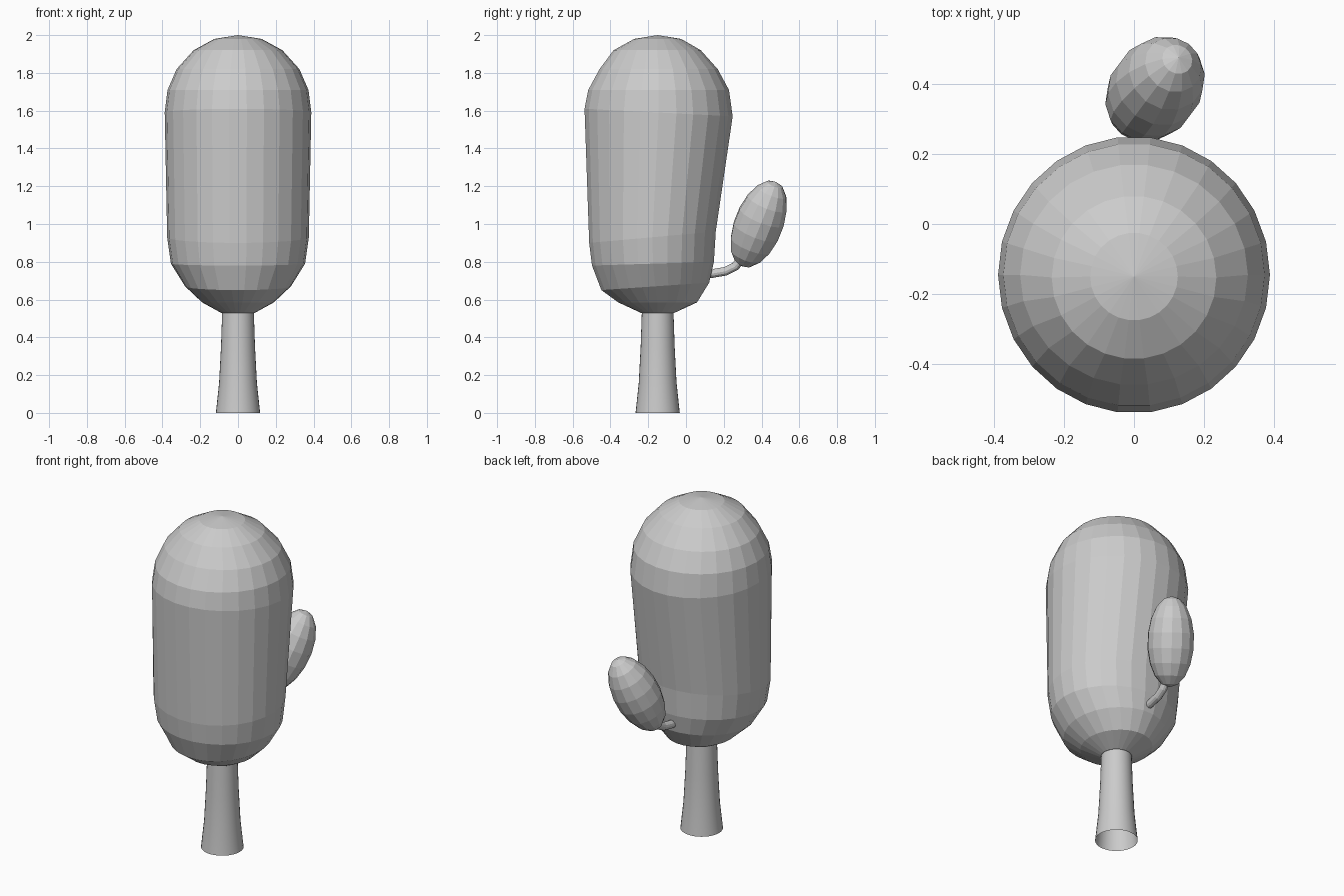
import bpy
import bmesh
import math
from mathutils import Vector

cube = bpy.data.objects.get("Cube")
if cube:
    bpy.data.objects.remove(cube, do_unlink=True)

grey = bpy.data.materials.new("plain grey")
grey.use_nodes = True
COLOUR = (0.6, 0.6, 0.6, 1)
grey.diffuse_color = COLOUR
grey.node_tree.nodes["Principled BSDF"].inputs["Base Color"].default_value = COLOUR

AXIS_Y = -0.15


def finish(name, bm):
    bmesh.ops.recalc_face_normals(bm, faces=bm.faces)
    mesh = bpy.data.meshes.new(name)
    bm.to_mesh(mesh)
    bm.free()
    mesh.materials.append(grey)
    obj = bpy.data.objects.new(name, mesh)
    bpy.context.collection.objects.link(obj)
    return obj


def loft(name, rings, sides, start=None, end=None):
    """Skin rings of points; optional poles close the ends with fans."""
    bm = bmesh.new()
    loops = [[bm.verts.new(p) for p in ring] for ring in rings]
    for a, b in zip(loops, loops[1:]):
        for i in range(sides):
            j = (i + 1) % sides
            bm.faces.new((a[i], a[j], b[j], b[i]))
    for pole, loop in ((start, loops[0]), (end, loops[-1])):
        if pole is not None:
            tip = bm.verts.new(pole)
            for i in range(sides):
                bm.faces.new((loop[i], loop[(i + 1) % sides], tip))
    return finish(name, bm)


def oval(z, rx, front, back, tilt, sides):
    """Ring spanning front..back in y, lifted by tilt towards the back."""
    cy, ry = (front + back) / 2, (back - front) / 2
    ring = []
    for i in range(sides):
        a = 2 * math.pi * i / sides
        ring.append((rx * math.cos(a), cy + ry * math.sin(a), z + tilt * math.sin(a)))
    return ring


# Crown: z, half width, front y, back y, tilt
crown = [
    (0.53, 0.09, -0.24, -0.06, 0.0),
    (0.585, 0.19, -0.36, 0.06, 0.0),
    (0.67, 0.28, -0.45, 0.125, 0.02),
    (0.79, 0.355, -0.50, 0.15, 0.01),
    (0.93, 0.375, -0.515, 0.16, 0.03),
    (1.59, 0.388, -0.54, 0.25, -0.02),
    (1.71, 0.373, -0.52, 0.23, 0.0),
    (1.82, 0.325, -0.46, 0.17, 0.0),
    (1.92, 0.235, -0.385, 0.08, 0.0),
    (1.98, 0.125, -0.275, -0.025, 0.0),
]
loft("crown", [oval(*r, 26) for r in crown], 26,
     start=(0, AXIS_Y, 0.53), end=(0, AXIS_Y, 2.0))

# Trunk: flared, open at the foot
trunk = [(0, 0.117), (0.16, 0.1), (0.35, 0.09), (0.56, 0.083)]
trunk_obj = loft("trunk", [oval(z, r, AXIS_Y - r, AXIS_Y + r, 0, 32) for z, r in trunk], 32)

# Side leaf clump: tilted ellipsoid
axis = Vector((0.27, 0.36, 0.89)).normalized()
bm = bmesh.new()
bmesh.ops.create_uvsphere(bm, u_segments=14, v_segments=9, radius=1)
bmesh.ops.scale(bm, vec=(0.13, 0.13, 0.25), verts=bm.verts)
bmesh.ops.rotate(bm, matrix=axis.to_track_quat('Z', 'Y').to_matrix(), verts=bm.verts)
bmesh.ops.translate(bm, vec=(0.06, 0.385, 1.0), verts=bm.verts)
finish("side_clump", bm)

# Branch: bent tube from crown to clump
path = [Vector(p) for p in ((0, 0.09, 0.735), (0, 0.14, 0.738), (0.005, 0.21, 0.75),
                            (0.01, 0.26, 0.775), (0.02, 0.31, 0.83))]
rings = []
for i, p in enumerate(path):
    along = (path[min(i + 1, 4)] - path[max(i - 1, 0)]).normalized()
    side = Vector((1, 0, 0))
    up = side.cross(along).normalized()
    side = along.cross(up)
    turns = [2 * math.pi * k / 12 for k in range(12)]
    rings.append([p + 0.023 * (side * math.cos(a) + up * math.sin(a)) for a in turns])
loft("branch", rings, 12, start=path[0], end=path[-1])

# Rounded trunk shading
bpy.ops.object.select_all(action='DESELECT')
trunk_obj.select_set(True)
bpy.context.view_layer.objects.active = trunk_obj
bpy.ops.object.shade_smooth_by_angle(angle=math.radians(30))
